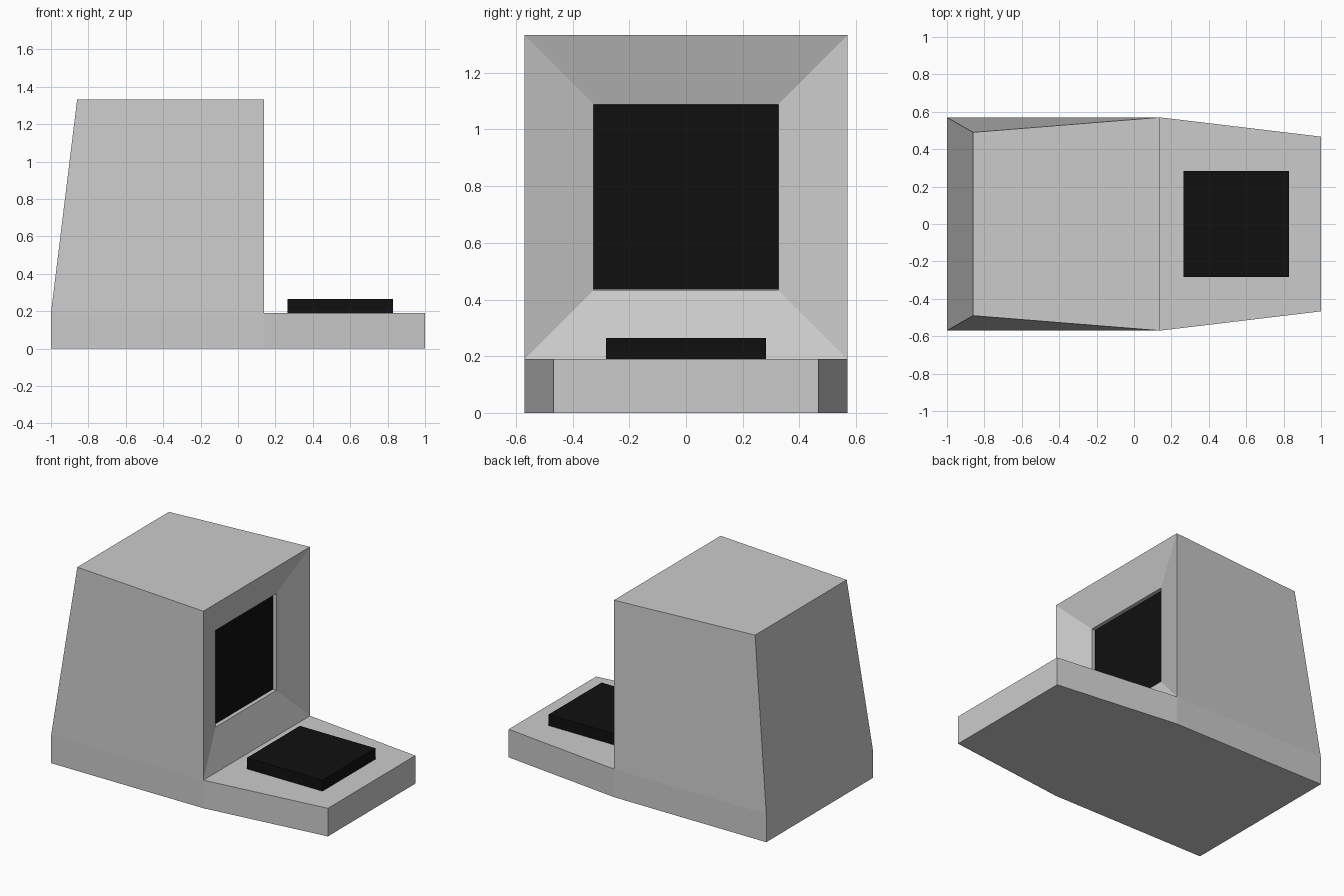
import bpy, bmesh
from mathutils import Vector

if "Cube" in bpy.data.objects:
    bpy.data.objects.remove(bpy.data.objects["Cube"])

black = bpy.data.materials.new("black")
black.diffuse_color = (0.005, 0.005, 0.005, 1)
black.use_nodes = True
black.node_tree.nodes["Principled BSDF"].inputs["Base Color"].default_value = black.diffuse_color


def add_object(name, bm, material=None):
    bmesh.ops.recalc_face_normals(bm, faces=bm.faces)
    mesh = bpy.data.meshes.new(name)
    bm.to_mesh(mesh)
    bm.free()
    obj = bpy.data.objects.new(name, mesh)
    bpy.context.collection.objects.link(obj)
    if material:
        mesh.materials.append(material)
    return obj


def box(name, lo, hi, material):
    lo, hi = Vector(lo), Vector(hi)
    bm = bmesh.new()
    bmesh.ops.create_cube(bm, size=1)
    for v in bm.verts:
        v.co = (lo + hi) / 2 + v.co * (hi - lo)
    return add_object(name, bm, material)


# Cabinet: tapered base with leaning tower, each row is a left/right vertex pair
bm = bmesh.new()


def pair(x, y, z):
    return bm.verts.new((x, -y, z)), bm.verts.new((x, y, z))


back0, mid0, tip0 = pair(-1, .57, 0), pair(.14, .57, 0), pair(1, .467, 0)
back1, mid1, tip1 = pair(-1, .57, .19), pair(.14, .57, .19), pair(1, .467, .19)
back2, mid2 = pair(-.86, .49, 1.333), pair(.14, .57, 1.333)


def strip(a, b):
    return bm.faces.new((a[0], b[0], b[1], a[1]))


# cross faces: floor, tip, deck, back, roof
for a, b in ((back0, mid0), (mid0, tip0), (tip0, tip1), (tip1, mid1),
             (mid2, back2), (back2, back1), (back1, back0)):
    strip(a, b)
front = strip(mid1, mid2)
# side faces
for i in (0, 1):
    for a, b, c, d in ((back0, mid0, mid1, back1), (mid0, tip0, tip1, mid1),
                       (back1, mid1, mid2, back2)):
        bm.faces.new((a[i], b[i], c[i], d[i]))
bmesh.ops.recalc_face_normals(bm, faces=bm.faces)

# sloping screen surround, then a short straight recess
bmesh.ops.inset_region(bm, faces=[front], thickness=.244, use_even_offset=True)
for v in front.verts:
    v.co.x -= .08
ext = bmesh.ops.extrude_discrete_faces(bm, faces=[front])
for v in ext["faces"][0].verts:
    v.co.x -= .03
add_object("cabinet", bm)

# Screen at the bottom of the recess, and the control pad on the deck
box("screen", (0, -.327, .436), (.035, .327, 1.09), black)
box("control_pad", (.265, -.283, .19), (.83, .283, .265), black)
